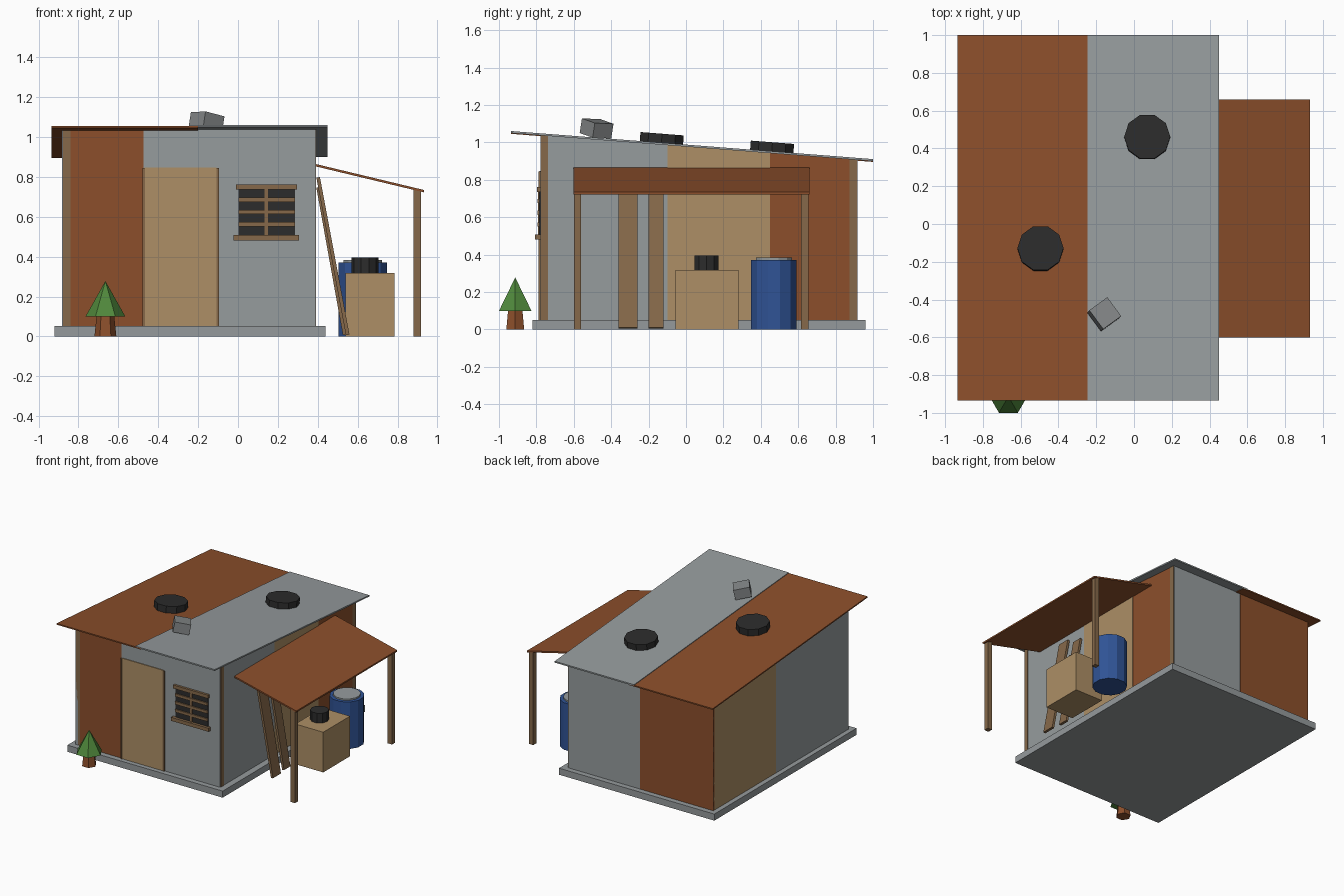
import bpy, bmesh, math
from mathutils import Matrix, Vector

if "Cube" in bpy.data.objects:
    bpy.data.objects.remove(bpy.data.objects["Cube"])


def material(name, hex_code):
    srgb = [int(hex_code[i:i + 2], 16) / 255 for i in (0, 2, 4)]
    rgba = [c / 12.92 if c < 0.04 else ((c + 0.055) / 1.055) ** 2.4 for c in srgb] + [1]
    m = bpy.data.materials.new(name)
    m.use_nodes = True
    m.diffuse_color = rgba
    m.node_tree.nodes["Principled BSDF"].inputs["Base Color"].default_value = rgba
    return m


rust = material("rust brown", "8C4F2B")
metal = material("sheet grey", "969C9E")
concrete = material("concrete grey", "959A9C")
cinder = material("block grey", "858889")
tan = material("plywood tan", "AD8F66")
wood = material("timber brown", "86694A")
black = material("rubber black", "2C2C2C")
blue = material("barrel blue", "305496")
green = material("leaf green", "4F873B")

PITCH = 0.0775


def eave(y):
    """Height of the underside of the sloping roof."""
    return 1.046 - PITCH * (y + 0.935)


def finish(name, bm, mat):
    bmesh.ops.recalc_face_normals(bm, faces=bm.faces)
    mesh = bpy.data.meshes.new(name)
    bm.to_mesh(mesh)
    bm.free()
    mesh.materials.append(mat)
    ob = bpy.data.objects.new(name, mesh)
    bpy.context.collection.objects.link(ob)
    return ob


def block(name, mat, x, y, bottom, top):
    """Box whose bottom and top may be heights or functions of (x, y)."""
    def level(h, px, py):
        return h(px, py) if callable(h) else h
    bm = bmesh.new()
    bmesh.ops.create_cube(bm, size=1)
    for v in bm.verts:
        px, py = x[v.co.x > 0], y[v.co.y > 0]
        v.co = Vector((px, py, level(top if v.co.z > 0 else bottom, px, py)))
    return finish(name, bm, mat)


def drum(name, mat, centre, r1, r2, height, sides, spin=0.0, tilt=0.0):
    """Upright prism or cone standing on centre."""
    bm = bmesh.new()
    bmesh.ops.create_cone(bm, cap_ends=True, segments=sides, radius1=r1, radius2=r2, depth=height,
                          matrix=Matrix.Translation((0, 0, height / 2)) @ Matrix.Rotation(spin, 4, 'Z'))
    if r2 == 0:
        bmesh.ops.remove_doubles(bm, verts=bm.verts, dist=0.0001)
    ob = finish(name, bm, mat)
    ob.location = centre
    ob.rotation_euler.x = tilt
    return ob


def wall(name, mat, x, y):
    return block(name, mat, x, y, 0.05, lambda px, py: eave(py) + 0.005)


# Foundation and wall core
block("foundation", concrete, (-0.92, 0.44), (-0.82, 0.96), 0, 0.052)
wall("wall_core", metal, (-0.87, 0.38), (-0.765, 0.905))

# Corner posts
for side, x in (("left", (-0.878, -0.838)), ("right", (0.352, 0.392))):
    for end, y in (("front", (-0.774, -0.738)), ("back", (0.874, 0.914))):
        wall(f"{end}_{side}_post", wood, x, y)

# Wall sheets
wall("front_rust_sheet", rust, (-0.84, -0.475), (-0.778, -0.76))
wall("front_grey_sheet", metal, (-0.475, 0.388), (-0.778, -0.76))
wall("right_grey_sheet", metal, (0.37, 0.389), (-0.74, -0.1))
wall("right_tan_sheet", tan, (0.37, 0.391), (-0.1, 0.45))
wall("right_rust_sheet", rust, (0.37, 0.389), (0.45, 0.876))
wall("left_grey_sheet", metal, (-0.882, -0.86), (-0.774, 0.135))
wall("left_tan_sheet", tan, (-0.882, -0.86), (0.135, 0.916))
wall("back_grey_sheet", metal, (-0.24, 0.385), (0.9, 0.917))
wall("back_rust_sheet", rust, (-0.882, -0.24), (0.9, 0.918))

# Roof sheets, the grey one lapping over the rust one
def roof_sheet(name, mat, x, low, high):
    block(name, mat, x, (-0.935, 1.0), lambda px, py: eave(py) + low, lambda px, py: eave(py) + high)


roof_sheet("roof_rust_sheet", rust, (-0.935, -0.2), 0, 0.01)
roof_sheet("roof_grey_sheet", metal, (-0.245, 0.45), 0.004, 0.015)

# Tyres and block weighing down the roof
for i, (x, y) in enumerate(((-0.495, -0.132), (0.07, 0.458))):
    drum(f"roof_tyre_{i + 1}", black, (x, y, eave(y) + 0.008), 0.122, 0.122, 0.055, 10,
         spin=math.pi / 10, tilt=-math.atan(PITCH))
brick = block("roof_block", cinder, (-0.06, 0.06), (-0.062, 0.062), -0.04, 0.04)
brick.location = (-0.158, -0.478, 1.075)
brick.rotation_euler = (math.radians(-2), math.radians(12), math.radians(36))

# Door with side jambs
block("door", tan, (-0.468, -0.108), (-0.784, -0.77), 0.052, 0.848)
for side, x in (("left", -0.473), ("right", -0.102)):
    block(f"door_{side}_jamb", wood, (x - 0.006, x + 0.006), (-0.788, -0.77), 0.052, 0.845)

# Barred window
block("window_pane", black, (0.002, 0.285), (-0.785, -0.77), 0.5, 0.745)
block("window_lintel", wood, (-0.01, 0.295), (-0.796, -0.77), 0.736, 0.763)
block("window_sill", wood, (-0.022, 0.306), (-0.806, -0.77), 0.48, 0.508)
block("window_upright", wood, (0.132, 0.15), (-0.792, -0.78), 0.5, 0.745)
for i in range(3):
    z = 0.562 + 0.062 * i
    block(f"window_bar_{i + 1}", wood, (0.002, 0.285), (-0.794, -0.78), z - 0.011, z + 0.011)

# Lean-to canopy on two posts
def canopy_height(px, py):
    return 0.866 - 0.24 * (px - 0.385)


block("canopy", rust, (0.385, 0.932), (-0.602, 0.66),
      lambda px, py: canopy_height(px, py) - 0.012, canopy_height)
for end, y in (("front", -0.58), ("back", 0.635)):
    block(f"canopy_{end}_post", wood, (0.88, 0.918), (y - 0.019, y + 0.019), 0,
          lambda px, py: canopy_height(px, py) - 0.008)

# Planks leaning on the wall
for i, (y, half, foot, top) in enumerate(((-0.31, 0.05, 0.55, 0.8), (-0.16, 0.04, 0.535, 0.75))):
    run = foot - 0.4
    plank = block(f"leaning_plank_{i + 1}", wood, (-0.009, 0.009), (y - half, y + half),
                  0, math.hypot(run, top) - 0.01)
    plank.location = (foot, 0, 0.008)
    plank.rotation_euler.y = -math.atan2(run, top)

# Crate with a small black pot
block("crate", tan, (0.54, 0.785), (-0.055, 0.28), 0, 0.318)
drum("black_pot", black, (0.637, 0.11, 0.315), 0.067, 0.067, 0.08, 10, spin=math.pi / 10)

# Water barrel with lid
drum("barrel", blue, (0.625, 0.47, 0), 0.126, 0.126, 0.372, 12, spin=math.pi / 12)
drum("barrel_lid", metal, (0.625, 0.47, 0.37), 0.1, 0.1, 0.014, 12, spin=math.pi / 12)

# Small tree
drum("tree_trunk", rust, (-0.665, -0.913, 0), 0.055, 0.044, 0.105, 6, spin=math.pi / 6)
drum("tree_crown", green, (-0.665, -0.913, 0.1), 0.1, 0, 0.178, 6, spin=math.pi / 6)

# Turn the tree so a flat side faces the front
for part in ("tree_trunk", "tree_crown"):
    ob = bpy.data.objects[part]
    vertices = ob.data.vertices
    nearest = min(vertices, key=lambda v: (round(v.co.y, 3), v.co.z))
    if abs(nearest.co.x) < 0.005:
        ob.rotation_euler.z = math.pi / 6
